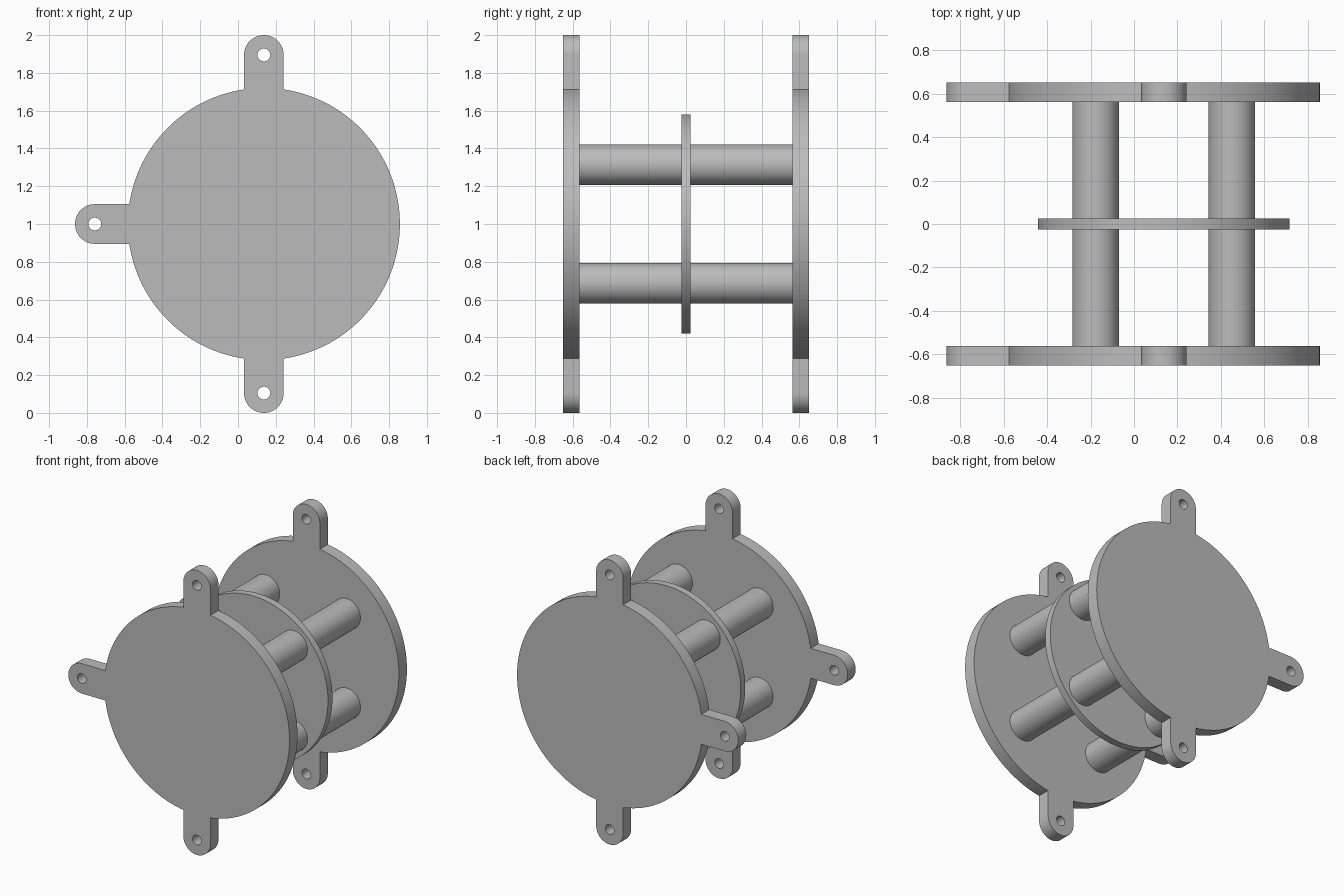
import bpy, bmesh
from math import pi, sin, cos, asin
from mathutils import Matrix, Vector

cube = bpy.data.objects.get("Cube")
if cube:
    bpy.data.objects.remove(cube, do_unlink=True)

CX, CZ = 0.137, 1.0            # main axis, running along y
PLATE_R, LUG_W, LUG_D, HOLE_R = 0.72, 0.105, 0.895, 0.034
ROD_R, ROD_OFF = 0.107, 0.314
INNER, OUTER = 0.563, 0.652    # plate faces along y

grey = bpy.data.materials.new("plain_grey")
grey.use_nodes = True
grey.diffuse_color = (0.5, 0.5, 0.5, 1)
grey.node_tree.nodes["Principled BSDF"].inputs["Base Color"].default_value = (0.5, 0.5, 0.5, 1)


def finish(name, bm):
    bmesh.ops.recalc_face_normals(bm, faces=bm.faces)
    mesh = bpy.data.meshes.new(name)
    bm.to_mesh(mesh)
    bm.free()
    mesh.materials.append(grey)
    obj = bpy.data.objects.new(name, mesh)
    bpy.context.collection.objects.link(obj)
    bpy.ops.object.select_all(action="DESELECT")
    obj.select_set(True)
    bpy.context.view_layer.objects.active = obj
    bpy.ops.object.shade_smooth_by_angle(angle=pi / 6)
    return obj


def arc(x, z, r, start, end, steps):
    angles = [start + (end - start) * i / steps for i in range(steps + 1)]
    return [(x + r * cos(a), z + r * sin(a)) for a in angles]


def cylinder(name, x, z, radius, y0, y1, sides):
    bm = bmesh.new()
    place = Matrix.Translation((x, (y0 + y1) / 2, z)) @ Matrix.Rotation(pi / 2, 4, "X")
    bmesh.ops.create_cone(bm, cap_ends=True, segments=sides, radius1=radius,
                          radius2=radius, depth=y1 - y0, matrix=place)
    return finish(name, bm)


def end_plate(name, y0, y1):
    # Disc outline interrupted by three round-ended lugs, each with a hole
    half = asin(LUG_W / PLATE_R)
    outline, holes = [], []
    previous = -pi / 2
    for a in (pi / 2, pi, 3 * pi / 2):
        steps = round((a - previous) / pi * 64)
        outline += arc(CX, CZ, PLATE_R, previous + half, a - half, steps)
        x, z = CX + LUG_D * cos(a), CZ + LUG_D * sin(a)
        outline += arc(x, z, LUG_W, a - pi / 2, a + pi / 2, 24)
        holes.append(arc(x, z, HOLE_R, 0, 2 * pi, 24)[:-1])
        previous = a
    bm = bmesh.new()
    for loop in [outline] + holes:
        verts = [bm.verts.new((x, y0, z)) for x, z in loop]
        for i, v in enumerate(verts):
            bm.edges.new((verts[i - 1], v))
    bmesh.ops.triangle_fill(bm, edges=bm.edges[:], use_beauty=True, normal=(0, -1, 0))
    extruded = bmesh.ops.extrude_face_region(bm, geom=bm.faces[:], use_keep_orig=True)
    top = [g for g in extruded["geom"] if isinstance(g, bmesh.types.BMVert)]
    bmesh.ops.translate(bm, verts=top, vec=Vector((0, y1 - y0, 0)))
    return finish(name, bm)


# End plates and middle disc
end_plate("front_plate", -OUTER, -INNER)
end_plate("back_plate", INNER, OUTER)
cylinder("middle_disc", CX, CZ, 0.58, -0.025, 0.025, 128)

# Four spacer rods, split by the middle disc
for side, sx in (("right", -1), ("left", 1)):
    for level, sz in (("lower", -1), ("upper", 1)):
        for end, y0, y1 in (("front", -INNER, -0.025), ("back", 0.025, INNER)):
            cylinder(f"{end}_{level}_{side}_rod", CX + sx * ROD_OFF, CZ + sz * ROD_OFF,
                     ROD_R, y0, y1, 48)
